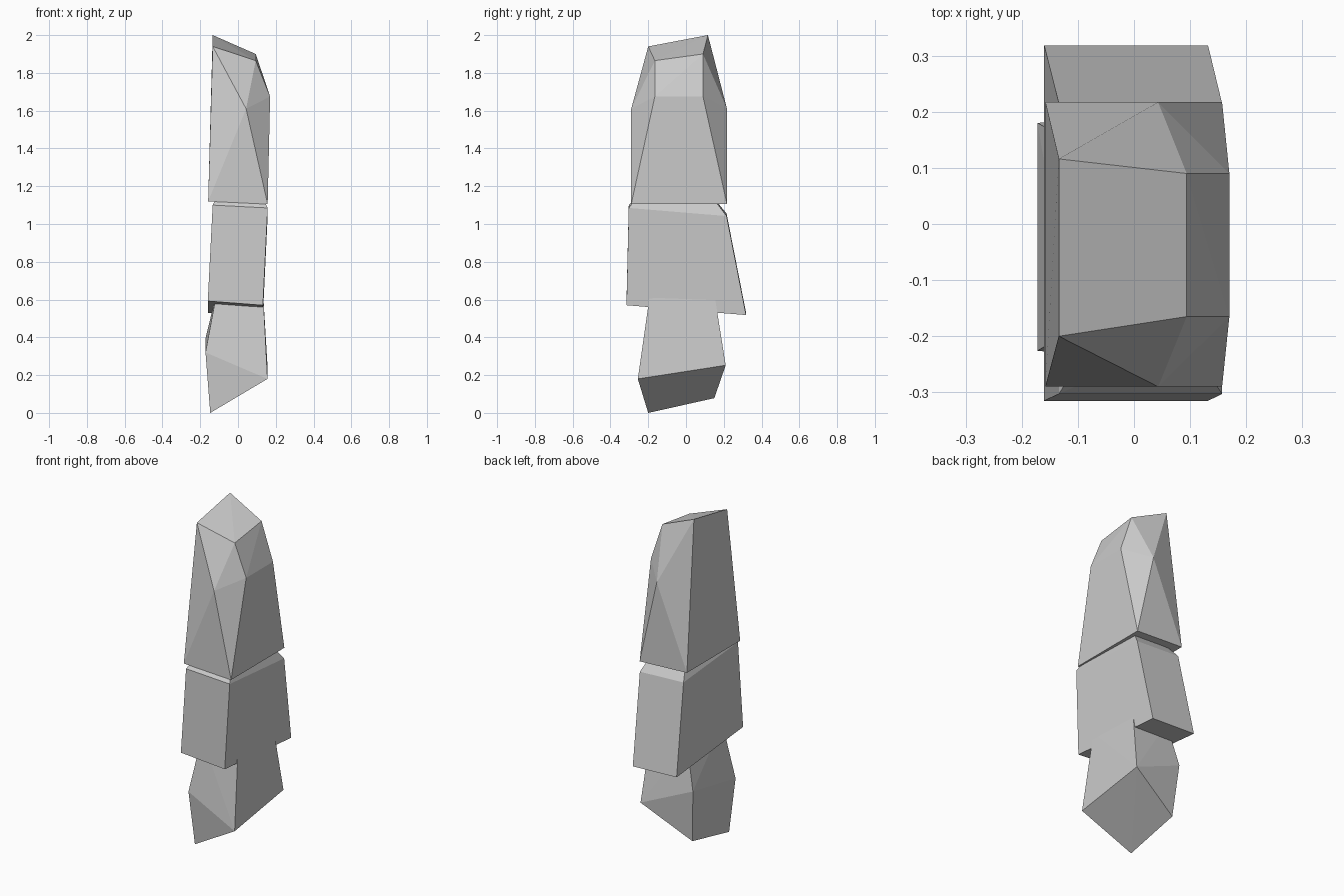
import bpy
import bmesh

cube = bpy.data.objects.get("Cube")
if cube:
    bpy.data.objects.remove(cube)

stone = bpy.data.materials.new("plain grey")
stone.use_nodes = True
grey = (0.6, 0.6, 0.6, 1)
stone.diffuse_color = grey
stone.node_tree.nodes["Principled BSDF"].inputs["Base Color"].default_value = grey


def faceted_block(name, corners):
    """Flat-sided convex block stretched over its corner points."""
    bm = bmesh.new()
    for corner in corners:
        bm.verts.new(corner)
    bmesh.ops.convex_hull(bm, input=bm.verts[:])
    bmesh.ops.dissolve_limit(bm, angle_limit=0.01, verts=bm.verts[:], edges=bm.edges[:])
    bmesh.ops.recalc_face_normals(bm, faces=bm.faces[:])
    mesh = bpy.data.meshes.new(name)
    bm.to_mesh(mesh)
    bm.free()
    mesh.materials.append(stone)
    obj = bpy.data.objects.new(name, mesh)
    bpy.context.collection.objects.link(obj)
    return obj


def pairs(*rows):
    """Each row is x, front y, front z, back y, back z."""
    for x, fy, fz, by, bz in rows:
        yield x, fy, fz
        yield x, by, bz


# Tapered tip: base, side shoulders, outer bevel and sloping crown
faceted_block("tip_segment", pairs(
    (-0.158, -0.29, 1.12, 0.217, 1.12),
    (0.157, -0.29, 1.105, 0.217, 1.105),
    (0.043, -0.29, 1.61, 0.217, 1.61),
    (0.17, -0.165, 1.675, 0.09, 1.675),
    (0.094, -0.165, 1.865, 0.09, 1.90),
    (-0.134, -0.2, 1.94, 0.116, 2.0),
))

# Middle: flared box with a narrow top that plugs into the tip
faceted_block("middle_segment", pairs(
    (-0.16, -0.315, 0.592, 0.318, 0.53),
    (0.132, -0.315, 0.57, 0.318, 0.518),
    (-0.134, -0.303, 1.10, 0.215, 1.055),
    (0.157, -0.303, 1.085, 0.215, 1.042),
    (-0.07, -0.2, 1.22, 0.08, 1.22),
    (0.09, -0.2, 1.22, 0.08, 1.22),
))

# Base: slanted underside and a neck that plugs into the middle
faceted_block("base_segment", pairs(
    (-0.147, -0.2, 0.0, 0.15, 0.078),
    (0.156, -0.255, 0.18, 0.21, 0.252),
    (-0.172, -0.226, 0.32, 0.18, 0.395),
    (-0.11, -0.188, 0.65, 0.147, 0.65),
    (0.132, -0.188, 0.65, 0.147, 0.65),
))
